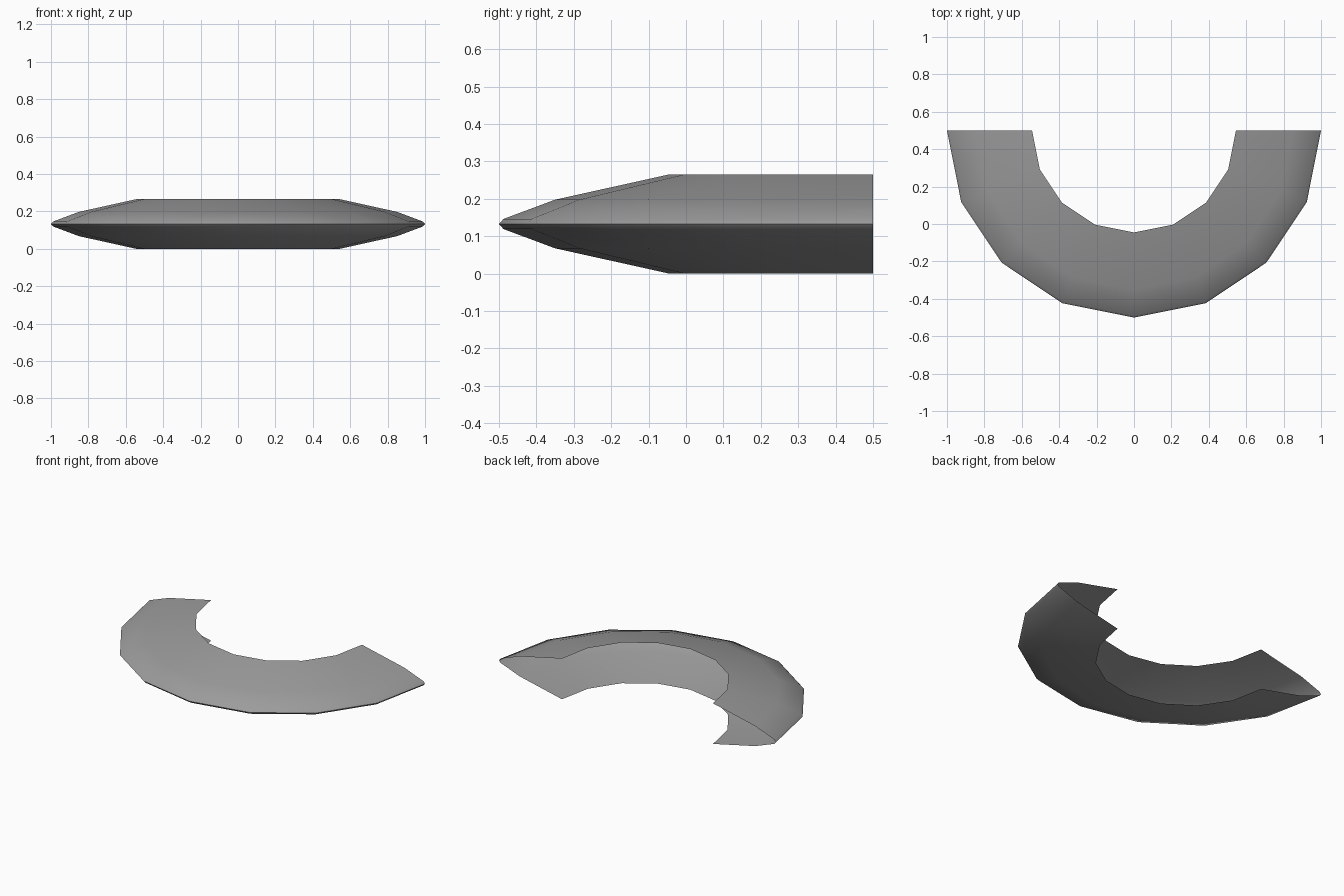
import bpy, bmesh, math

cube = bpy.data.objects.get("Cube")
if cube:
    bpy.data.objects.remove(cube, do_unlink=True)

# Single flat grey
grey = bpy.data.materials.new("mid grey")
grey.use_nodes = True
colour = (0.33, 0.33, 0.33, 1)
grey.diffuse_color = colour
bsdf = next(n for n in grey.node_tree.nodes if n.type == 'BSDF_PRINCIPLED')
bsdf.inputs["Base Color"].default_value = colour

# Open V-shaped section: (radius, height above the middle), mirrored below the rim
MID = 0.1325
SEGMENTS = 8
upper = [(0.545, 0.1325), (0.85, 0.065), (0.988, 0.0135), (1.0, 0.0)]
section = upper + [(r, -h) for r, h in reversed(upper[:-1])]

# Sweep the section round a half circle, leaving ends and inner side open
bm = bmesh.new()
rings = []
for i in range(SEGMENTS + 1):
    a = math.pi + math.pi * i / SEGMENTS
    rings.append([bm.verts.new((r * math.cos(a), 0.5 + r * math.sin(a), MID + h))
                  for r, h in section])
for near, far in zip(rings, rings[1:]):
    for k in range(len(section) - 1):
        bm.faces.new((near[k], near[k + 1], far[k + 1], far[k]))
bm.normal_update()

mesh = bpy.data.meshes.new("half_ring_shell")
bm.to_mesh(mesh)
bm.free()
mesh.materials.append(grey)
shell = bpy.data.objects.new("half_ring_shell", mesh)
bpy.context.collection.objects.link(shell)

# Smooth sweep with a crisp rim
bpy.ops.object.select_all(action='DESELECT')
shell.select_set(True)
bpy.context.view_layer.objects.active = shell
bpy.ops.object.shade_smooth_by_angle(angle=math.radians(30))
